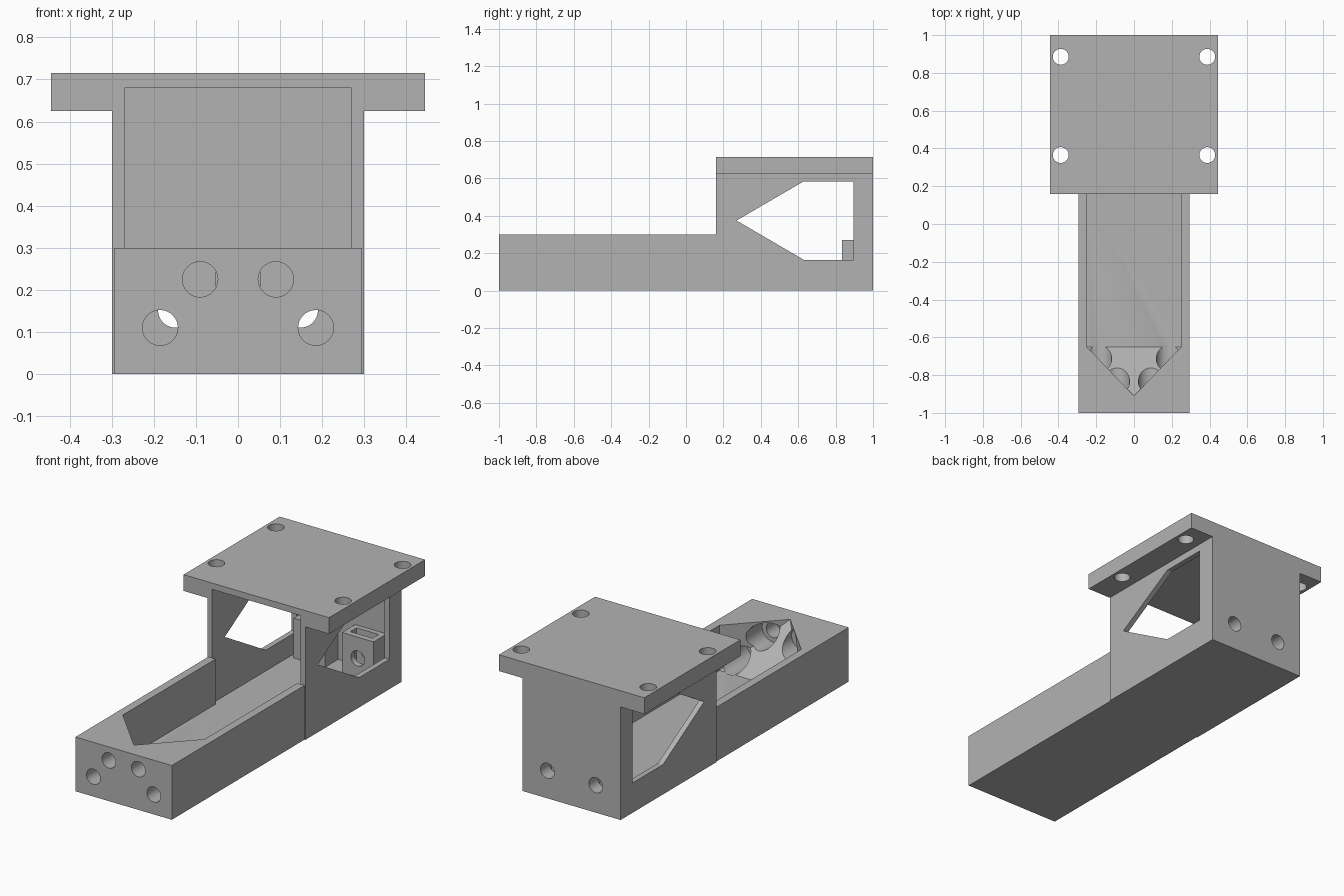
import bpy, bmesh, math
from mathutils import Matrix, Vector

cube = bpy.data.objects.get("Cube")
if cube:
    bpy.data.objects.remove(cube, do_unlink=True)

grey = bpy.data.materials.new("plain_grey")
grey.use_nodes = True
colour = (0.45, 0.45, 0.45, 1)
grey.diffuse_color = colour
grey.node_tree.nodes["Principled BSDF"].inputs["Base Color"].default_value = colour


def make(name, bm):
    bmesh.ops.recalc_face_normals(bm, faces=bm.faces[:])
    mesh = bpy.data.meshes.new(name)
    bm.to_mesh(mesh)
    bm.free()
    mesh.materials.append(grey)
    ob = bpy.data.objects.new(name, mesh)
    bpy.context.collection.objects.link(ob)
    return ob


def hull(name, points):
    bm = bmesh.new()
    verts = [bm.verts.new(p) for p in points]
    bmesh.ops.convex_hull(bm, input=verts)
    bmesh.ops.dissolve_limit(bm, angle_limit=0.01, verts=bm.verts[:], edges=bm.edges[:])
    return make(name, bm)


def box(name, xs, ys, zs):
    return hull(name, [(x, y, z) for x in xs for y in ys for z in zs])


def rod(radius, start, end):
    start, end = Vector(start), Vector(end)
    axis = end - start
    bm = bmesh.new()
    turn = axis.to_track_quat('Z', 'Y').to_matrix().to_4x4()
    bmesh.ops.create_cone(bm, cap_ends=True, segments=40, radius1=radius, radius2=radius,
                          depth=axis.length, matrix=Matrix.Translation((start + end) / 2) @ turn)
    return make("cutter", bm)


def combine(target, tool, operation='DIFFERENCE'):
    mod = target.modifiers.new("shape", 'BOOLEAN')
    mod.operation = operation
    mod.solver = 'EXACT'
    mod.object = tool
    bpy.context.view_layer.objects.active = target
    bpy.ops.object.modifier_apply(modifier=mod.name)
    bpy.data.objects.remove(tool, do_unlink=True)


# Solid body: long base, tall housing and overhanging mounting plate
body = box("bracket_body", (-0.295, 0.295), (-1, 0.3), (0, 0.3))
combine(body, box("housing", (-0.3, 0.3), (0.16, 1), (0, 0.715)), 'UNION')
combine(body, box("plate", (-0.445, 0.445), (0.16, 1), (0.625, 0.715)), 'UNION')

# Trough with a pointed nose and a ramp rising to its tip
trough = [(x, y, z) for x in (-0.25, 0.25) for y in (-0.65, 0.3) for z in (0.05, 0.36)]
trough += [(0, -0.91, 0.3), (0, -0.91, 0.36)]
combine(body, hull("cutter", trough))

# Housing cavity, open to the front
combine(body, box("cutter", (-0.27, 0.27), (0.16, 0.95), (0.05, 0.68)))

# Pointed side windows
window = [(0.27, 0.375), (0.63, 0.585), (0.895, 0.585), (0.895, 0.165), (0.63, 0.165)]
combine(body, hull("cutter", [(x, y, z) for x in (-0.4, 0.4) for y, z in window]))

for side in (-1, 1):
    # Front bores, widened where they enter the ramp
    for x, z in ((0.09, 0.225), (0.185, 0.11)):
        combine(body, rod(0.042, (side * x, -1.1, z), (side * x, -0.7, z)))
        combine(body, rod(0.067, (side * x, -0.89, z), (side * x, -0.64, z)))
    # Mounting plate holes
    for y in (0.365, 0.885):
        combine(body, rod(0.042, (side * 0.388, y, 0.5), (side * 0.388, y, 0.8)))
    # Back wall bolt holes
    bolt = (side * 0.148, 0.7, 0.152), (side * 0.148, 1.1, 0.152)
    combine(body, rod(0.042, *bolt))
    # Nut holder block with a slot open at the top
    holder = box("nut_holder_left" if side > 0 else "nut_holder_right",
                 (side * 0.052, side * 0.245), (0.835, 0.95), (0.05, 0.27))
    combine(holder, box("cutter", (side * 0.08, side * 0.216), (0.868, 0.922), (0.08, 0.4)))
    combine(holder, rod(0.042, *bolt))

# Round bores smooth, all other edges crisp
for ob in [o for o in bpy.data.objects if o.name.startswith(("bracket_body", "nut_holder"))]:
    bpy.ops.object.select_all(action='DESELECT')
    ob.select_set(True)
    bpy.context.view_layer.objects.active = ob
    bpy.ops.object.shade_smooth_by_angle(angle=math.radians(25))
